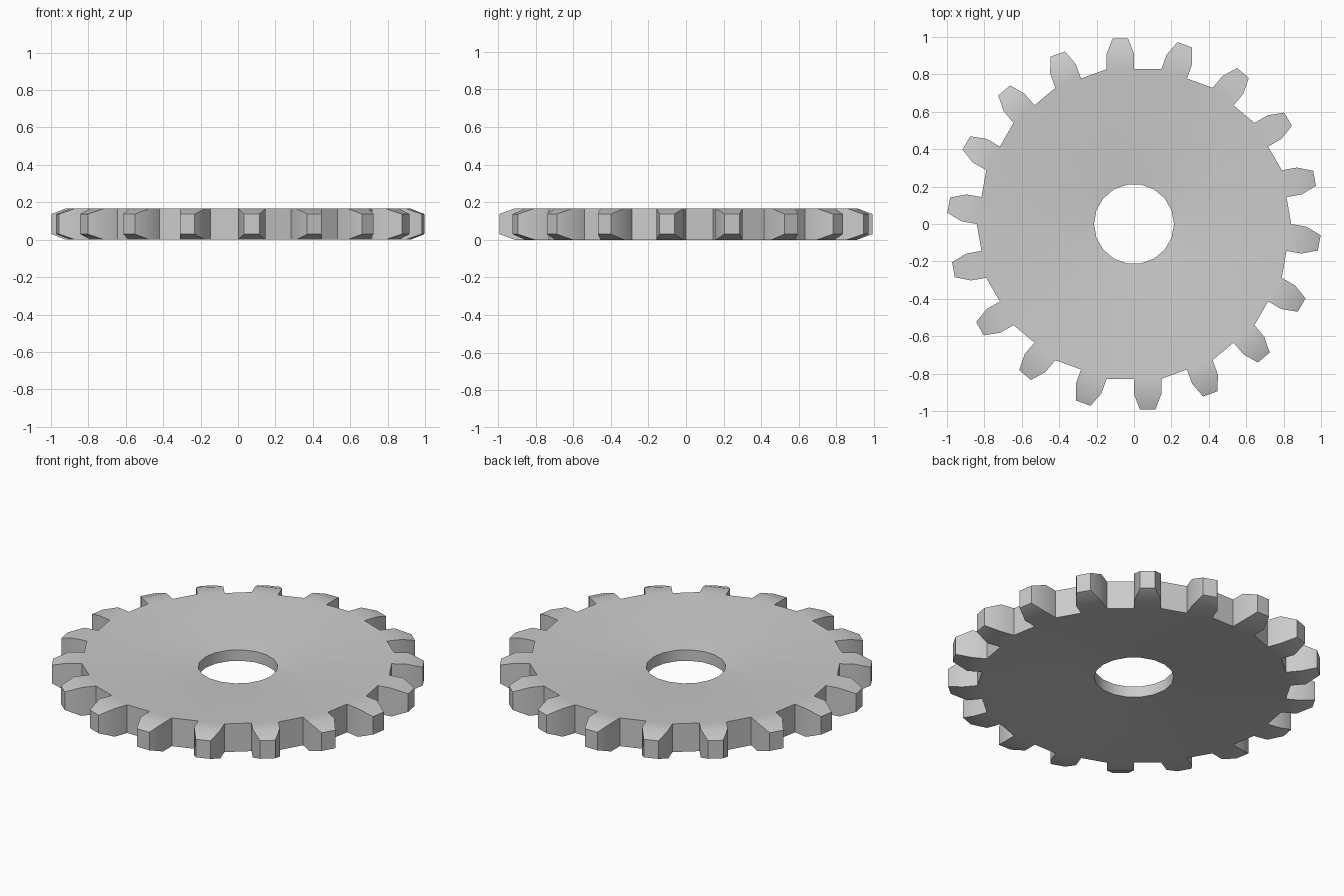
import bpy, bmesh
from math import tan, sin, cos, radians
from mathutils import Matrix, Vector

if "Cube" in bpy.data.objects:
    bpy.data.objects.remove(bpy.data.objects["Cube"])

TEETH = 18
STEP = radians(360 / TEETH)
H = 0.167                      # rim thickness
DISH = 0.051                   # how far both faces sink towards the bore
ROOT, MID, TIP = 0.828, 0.91, 0.993
HOLE = 0.214
W = ROOT * tan(STEP / 2)       # width of one tooth and of one gap
T0, T1 = -W / 2 - 0.041, -W / 2 + 0.041   # tapered tip, left and right
Z0, Z1 = 0.03, H - 0.03        # tapered tip, bottom and top

bm = bmesh.new()


def add_sector(rot):
    """One tooth, one gap and the matching slice of dished disc and bore."""
    def v(x, y, z):
        return bm.verts.new(rot @ Vector((x, y, z)))

    hx, hy = HOLE * sin(STEP / 2), HOLE * cos(STEP / 2)
    outline = [(-hx, hy, DISH), (hx, hy, DISH), (W, ROOT, 0), (0, ROOT, 0), (-W, ROOT, 0)]
    lo = [v(x, y, d) for x, y, d in outline]
    hi = [v(x, y, H - d) for x, y, d in outline]
    bm.faces.new(hi)
    bm.faces.new(lo[::-1])
    bm.faces.new((lo[0], lo[1], hi[1], hi[0]))     # bore wall
    bm.faces.new((lo[2], lo[3], hi[3], hi[2]))     # gap floor

    # tooth: straight part, then tapered end
    root = [lo[3], lo[4], hi[4], hi[3]]
    mid = [v(0, MID, 0), v(-W, MID, 0), v(-W, MID, H), v(0, MID, H)]
    tip = [v(T1, TIP, Z0), v(T0, TIP, Z0), v(T0, TIP, Z1), v(T1, TIP, Z1)]
    for a, b in ((root, mid), (mid, tip)):
        for i in range(4):
            j = (i + 1) % 4
            bm.faces.new((a[i], a[j], b[j], b[i]))
    bm.faces.new(tip)


for k in range(TEETH):
    add_sector(Matrix.Rotation(k * STEP, 3, 'Z'))

bmesh.ops.remove_doubles(bm, verts=bm.verts, dist=0.0005)
bmesh.ops.recalc_face_normals(bm, faces=bm.faces)

# Gear wheel
mesh = bpy.data.meshes.new("gear_wheel")
bm.to_mesh(mesh)
bm.free()
gear = bpy.data.objects.new("gear_wheel", mesh)
bpy.context.collection.objects.link(gear)
bpy.context.view_layer.objects.active = gear
gear.select_set(True)
bpy.ops.object.shade_smooth_by_angle(angle=radians(30))
